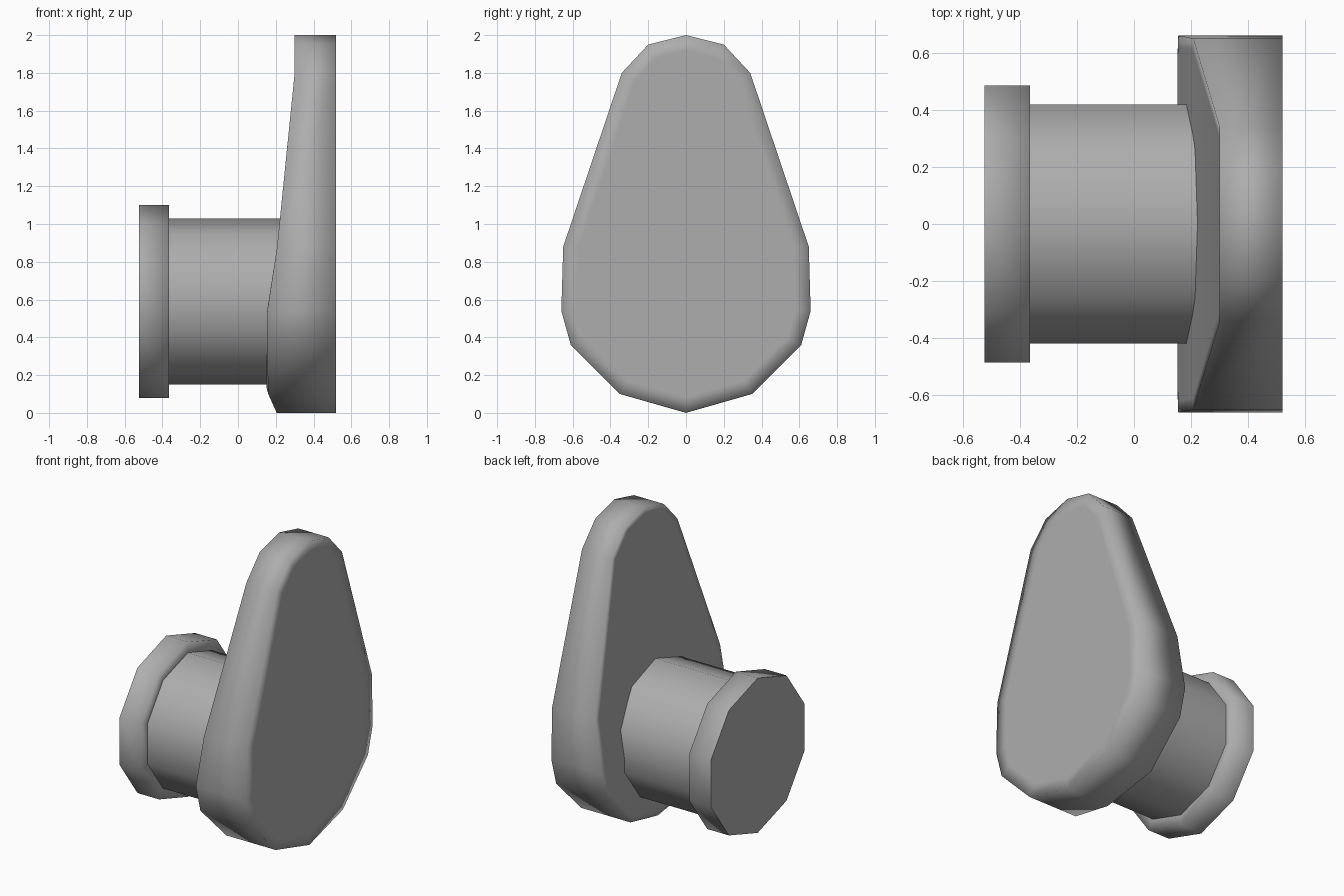
import bpy, bmesh, math

if "Cube" in bpy.data.objects:
    bpy.data.objects.remove(bpy.data.objects["Cube"], do_unlink=True)

# One plain grey for the whole model
grey = bpy.data.materials.new("plain grey")
grey.use_nodes = True
colour = (0.42, 0.42, 0.42, 1)
grey.diffuse_color = colour
grey.node_tree.nodes["Principled BSDF"].inputs["Base Color"].default_value = colour


def finish(bm, name):
    bmesh.ops.recalc_face_normals(bm, faces=bm.faces[:])
    for face in bm.faces:
        face.smooth = True
    mesh = bpy.data.meshes.new(name)
    bm.to_mesh(mesh)
    bm.free()
    mesh.materials.append(grey)
    obj = bpy.data.objects.new(name, mesh)
    bpy.context.collection.objects.link(obj)
    return obj


def turned(name, profile, height, sides=10):
    """Solid turned about an x axis from (x, radius) pairs, with sharp end discs."""
    bm = bmesh.new()
    angles = [math.tau * i / sides + math.pi / 2 for i in range(sides)]
    rings = [[bm.verts.new((x, r * math.cos(a), height + r * math.sin(a)))
              for a in angles] for x, r in profile]
    for a, b in zip(rings, rings[1:]):
        for i in range(sides):
            j = (i + 1) % sides
            bm.faces.new((a[i], a[j], b[j], b[i]))
    for ring in (rings[0], rings[-1]):
        disc = bm.faces.new(ring)
        for edge in disc.edges:
            edge.smooth = False
    return finish(bm, name)


# Egg-shaped plate: half outline as (y, z, x of the sloping inner side)
half = [(0, 0, 0.205), (0.35, 0.10, 0.16), (0.61, 0.36, 0.153),
        (0.66, 0.54, 0.155), (0.65, 0.88, 0.207), (0.34, 1.80, 0.30),
        (0.20, 1.95, 0.30), (0, 2.0, 0.30)]
outline = half + [(-y, z, x) for y, z, x in half[-2:0:-1]]
OUTER_X = 0.52

bm = bmesh.new()
outer = [bm.verts.new((OUTER_X, y, z)) for y, z, x in outline]
inner = [bm.verts.new((x, y, z)) for y, z, x in outline]
count = len(outline)
for i in range(count):
    j = (i + 1) % count
    bm.faces.new((outer[i], outer[j], inner[j], inner[i]))
outer_face = bm.faces.new(outer)

# Inner side in level strips, so that it bends with the slope
strips = []
for i in range(len(half) - 1):
    corners = [inner[i], inner[i + 1], inner[-i - 1], inner[(count - i) % count]]
    strips.append(bm.faces.new(list(dict.fromkeys(corners))))
bmesh.ops.recalc_face_normals(bm, faces=bm.faces[:])

# Narrow flat borders give the rims their soft shading
bmesh.ops.inset_region(bm, faces=[outer_face], thickness=0.08, use_even_offset=True)
bmesh.ops.inset_region(bm, faces=strips, thickness=0.04, use_even_offset=True)
finish(bm, "plate")

# Round neck and the wider cap at its end
AXIS_Z = 0.59
turned("neck", [(-0.40, 0.44), (0.27, 0.44)], AXIS_Z)
turned("end_cap", [(-0.523, 0.51), (-0.365, 0.51), (-0.365, 0.43)], AXIS_Z)
